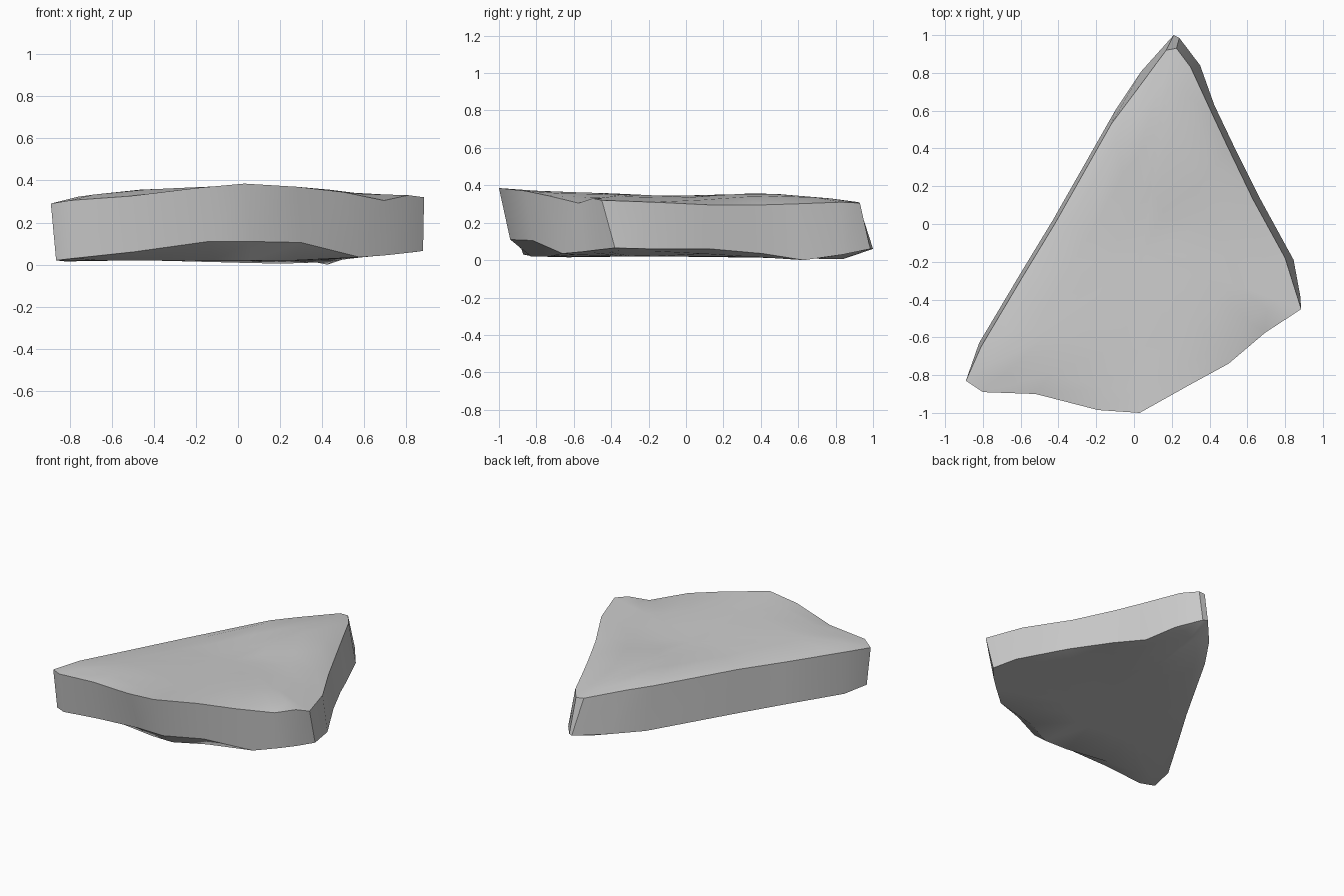
import bpy, bmesh

if "Cube" in bpy.data.objects:
    bpy.data.objects.remove(bpy.data.objects["Cube"])

# Slab rim: upper edge (x, y, z) and lower edge (x, y, z), counter-clockwise from front left
RIM = [
    ((-.80, -.89, .305), (-.78, -.87, .03)),
    ((-.52, -.90, .325), (-.50, -.88, .06)),
    ((-.19, -.985, .365), (-.14, -.935, .11)),
    ((.03, -1.0, .385), (.06, -.94, .11)),
    ((.28, -.86, .37), (.30, -.82, .105)),
    ((.50, -.74, .345), (.58, -.66, .035)),
    ((.695, -.575, .305), (.71, -.55, .045)),
    ((.81, -.50, .33), (.80, -.47, .055)),
    ((.885, -.45, .32), (.88, -.38, .065)),
    ((.80, -.18, .31), (.845, -.19, .06)),
    ((.63, .13, .295), (.67, .13, .06)),
    ((.50, .40, .295), (.53, .41, .035)),
    ((.42, .57, .30), (.425, .63, .0)),
    ((.30, .83, .31), (.35, .84, .03)),
    ((.225, .93, .305), (.24, .985, .06)),
    ((.17, .92, .31), (.21, 1.0, .06)),
    ((0, .69, .325), (.04, .81, .045)),
    ((-.12, .53, .33), (-.10, .60, .025)),
    ((-.42, .0, .325), (-.43, .02, .02)),
    ((-.59, -.28, .315), (-.60, -.26, .02)),
    ((-.81, -.65, .305), (-.82, -.63, .015)),
    ((-.89, -.83, .29), (-.865, -.82, .02)),
]
# Gentle lengthwise wave of the top face (y, z)
WAVE = [(-1, .375), (-.4, .357), (0, .338), (.35, .357), (.6, .35), (1, .315)]
CENTRE = (.04, -.15)


def top_z(x, y):
    """Top face: wave along y, falling off towards both sides."""
    z = WAVE[-1][1]
    for (y0, z0), (y1, z1) in zip(WAVE, WAVE[1:]):
        if y <= y1:
            z = z0 + (z1 - z0) * (y - y0) / (y1 - y0)
            break
    return z - .1 * max(0, -.4 - x) - .07 * max(0, x - .35)


def under_z(x, y):
    """Underside: nearly flat, rising to the right."""
    return .02 - .018 * max(0, y) + .085 * max(0, x - .4)


def inset(p, k):
    return [c + (v - c) * k for v, c in zip(p, CENTRE)]


bm = bmesh.new()


def ring(points):
    return [bm.verts.new(p) for p in points]


def bridge(a, b):
    for i in range(len(a)):
        j = (i + 1) % len(a)
        bm.faces.new((a[i], a[j], b[j], b[i]))


def cap(a, point):
    v = bm.verts.new(point)
    for i in range(len(a)):
        bm.faces.new((a[i], a[(i + 1) % len(a)], v))


# Underside, worn rim, side wall and top face as stacked rings
rings = []
for k in (.45, .86):
    pts = [inset(b, k) for t, b in RIM]
    rings.append(ring((x, y, under_z(x, y)) for x, y in pts))
rings.append(ring(b for t, b in RIM))
rings.append(ring(t for t, b in RIM))
for k, w in ((.86, .8), (.6, 1), (.3, 1)):
    pts = []
    for t, b in RIM:
        x, y = inset(t, k)
        pts.append((x, y, t[2] * (1 - w) + top_z(x, y) * w))
    rings.append(ring(pts))
for a, b in zip(rings, rings[1:]):
    bridge(a, b)
cap(rings[0], (*CENTRE, under_z(*CENTRE)))
cap(rings[-1], (*CENTRE, top_z(*CENTRE)))
bmesh.ops.recalc_face_normals(bm, faces=bm.faces)

mesh = bpy.data.meshes.new("stone_slab")
bm.to_mesh(mesh)
bm.free()
slab = bpy.data.objects.new("stone_slab", mesh)
bpy.context.collection.objects.link(slab)
bpy.context.view_layer.objects.active = slab
slab.select_set(True)
bpy.ops.object.shade_smooth_by_angle(angle=.6)
